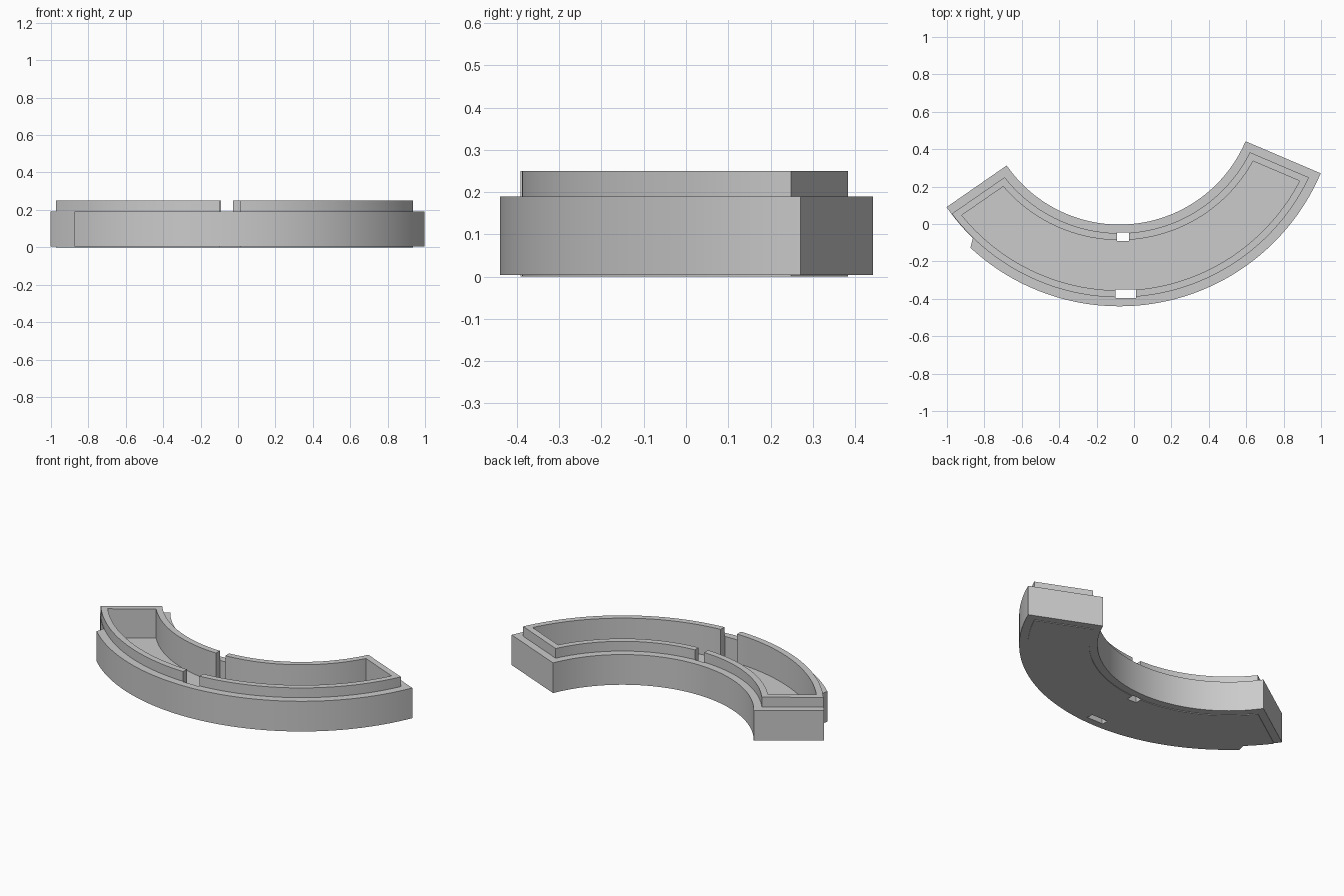
import bpy
import bmesh
from math import sin, cos, asin, radians

cube = bpy.data.objects.get("Cube")
if cube:
    bpy.data.objects.remove(cube, do_unlink=True)

CX, CY = -0.078, 0.73              # centre of the arcs
LEFT, RIGHT = radians(214.7), radians(336.9)
NOTCH_A, NOTCH_B = radians(225.8), radians(227.1)

grey = bpy.data.materials.new("plain grey")
grey.use_nodes = True
grey.diffuse_color = (0.6, 0.6, 0.6, 1)
grey.node_tree.nodes["Principled BSDF"].inputs["Base Color"].default_value = (0.6, 0.6, 0.6, 1)


def arc(r, start, end, steps=64):
    angles = [start + (end - start) * i / steps for i in range(steps + 1)]
    return [(CX + r * cos(a), CY + r * sin(a)) for a in angles]


def sector(r_in, r_out, inset):
    """Ring sector whose straight ends are moved inwards by inset."""
    o, i = asin(inset / r_out), asin(inset / r_in)
    return arc(r_out, LEFT + o, RIGHT - o) + arc(r_in, RIGHT - i, LEFT + i)


def prism(name, outline, z0, z1):
    bm = bmesh.new()
    face = bm.faces.new([bm.verts.new((x, y, z0)) for x, y in outline])
    ext = bmesh.ops.extrude_face_region(bm, geom=[face])
    top = [v for v in ext["geom"] if isinstance(v, bmesh.types.BMVert)]
    bmesh.ops.translate(bm, verts=top, vec=(0, 0, z1 - z0))
    bmesh.ops.recalc_face_normals(bm, faces=bm.faces)
    mesh = bpy.data.meshes.new(name)
    bm.to_mesh(mesh)
    bm.free()
    mesh.materials.append(grey)
    obj = bpy.data.objects.new(name, mesh)
    bpy.context.collection.objects.link(obj)
    return obj


def combine(target, other, operation):
    mod = target.modifiers.new("combine", "BOOLEAN")
    mod.operation, mod.object, mod.solver = operation, other, "EXACT"
    bpy.context.view_layer.objects.active = target
    bpy.ops.object.modifier_apply(modifier=mod.name)
    bpy.data.objects.remove(other, do_unlink=True)


def box(name, x0, x1, y0, y1):
    return prism(name, [(x0, y0), (x1, y0), (x1, y1), (x0, y1)], -0.1, 0.4)


# Lower body with the outer ledge, stepped in beside the left end
ledge = (arc(1.124, LEFT, NOTCH_A, 8) + arc(1.17, NOTCH_B, RIGHT)
         + arc(0.733, RIGHT, LEFT))
tray = prism("curved_tray", ledge, 0.004, 0.19)

# Raised inner rim, reaching just below the body
combine(tray, prism("rim", sector(0.779, 1.122, 0.045), 0, 0.25), "UNION")

# Open compartment
combine(tray, prism("pocket", sector(0.816, 1.085, 0.082), 0.07, 0.4), "DIFFERENCE")

# Slots through the rim and the floor
combine(tray, box("outer_slot", -0.1, 0.01, -0.396, -0.351), "DIFFERENCE")
combine(tray, box("inner_slot", -0.09, -0.027, -0.09, -0.046), "DIFFERENCE")

# Smooth curves with sharp edges
bpy.ops.object.select_all(action="DESELECT")
tray.select_set(True)
bpy.context.view_layer.objects.active = tray
bpy.ops.object.shade_smooth_by_angle(angle=radians(30))
